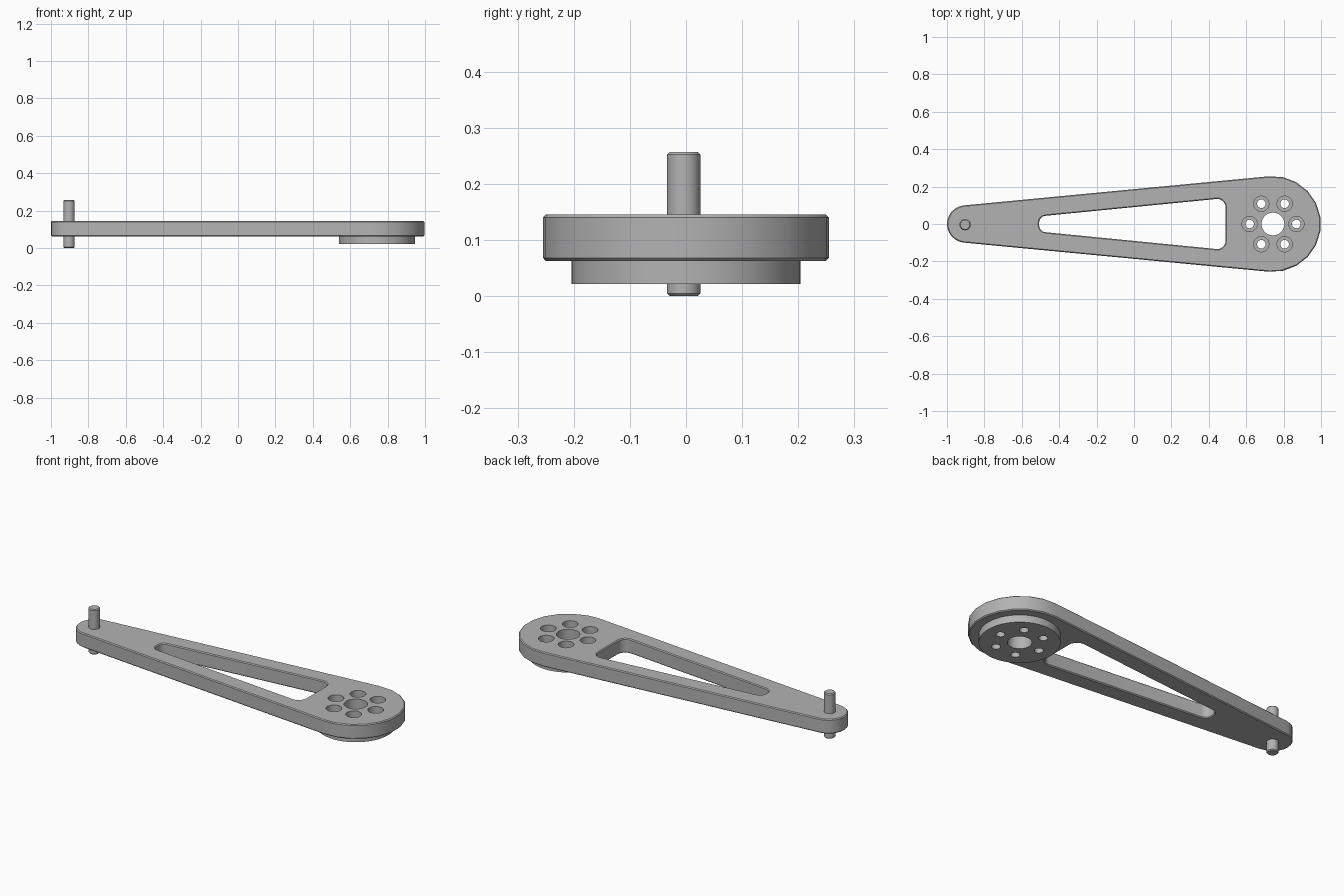
import bpy, bmesh
from math import radians, cos, sin, pi, asin, atan2
from mathutils import Vector

cube = bpy.data.objects.get("Cube")
if cube:
    bpy.data.objects.remove(cube, do_unlink=True)

metal = bpy.data.materials.new("satin_grey_metal")
metal.use_nodes = True
grey = (0.45, 0.45, 0.45, 1)
metal.diffuse_color = grey
metal.node_tree.nodes["Principled BSDF"].inputs["Base Color"].default_value = grey

HUB, TIP = 0.743, -0.9            # x of the two round ends
HUB_R, TIP_R = 0.256, 0.1
PLATE_LOW, PLATE_TOP = 0.063, 0.145
DISC_LOW = 0.022


def arc(x, y, r, start, end, steps):
    return [(x + r * cos(start + (end - start) * i / steps),
             y + r * sin(start + (end - start) * i / steps)) for i in range(steps + 1)]


def prism(name, outline, low, high):
    """Extrude a counter-clockwise outline between two heights."""
    bm = bmesh.new()
    face = bm.faces.new([bm.verts.new((x, y, low)) for x, y in outline])
    top = bmesh.ops.extrude_face_region(bm, geom=[face])["geom"]
    bmesh.ops.translate(bm, vec=(0, 0, high - low),
                        verts=[v for v in top if isinstance(v, bmesh.types.BMVert)])
    bmesh.ops.recalc_face_normals(bm, faces=bm.faces)
    mesh = bpy.data.meshes.new(name)
    bm.to_mesh(mesh)
    bm.free()
    mesh.materials.append(metal)
    ob = bpy.data.objects.new(name, mesh)
    bpy.context.collection.objects.link(ob)
    return ob


def round_bar(name, x, y, r, low, high, sides=32):
    return prism(name, arc(x, y, r, 0, 2 * pi, sides)[:-1], low, high)


def activate(ob):
    bpy.ops.object.select_all(action='DESELECT')
    ob.select_set(True)
    bpy.context.view_layer.objects.active = ob


def cut(ob, cutter):
    mod = ob.modifiers.new("cut", 'BOOLEAN')
    mod.operation, mod.solver, mod.object = 'DIFFERENCE', 'EXACT', cutter
    activate(ob)
    bpy.ops.object.modifier_apply(modifier=mod.name)
    bpy.data.objects.remove(cutter, do_unlink=True)


def chamfer(ob, width):
    mod = ob.modifiers.new("chamfer", 'BEVEL')
    mod.width, mod.segments = width, 1
    mod.limit_method, mod.angle_limit = 'ANGLE', radians(50)
    activate(ob)
    bpy.ops.object.modifier_apply(modifier=mod.name)


def smooth(ob):
    activate(ob)
    bpy.ops.object.shade_smooth_by_angle(angle=radians(30))


def bolt_positions():
    return arc(HUB, 0, 0.125, 0, 2 * pi, 6)[:-1]


# Tapered arm plate: two round ends joined by tangent sides
tilt = asin((HUB_R - TIP_R) / (HUB - TIP))
side = pi / 2 + tilt
plate = prism("arm_plate",
              arc(HUB, 0, HUB_R, -side, side, 11) + arc(TIP, 0, TIP_R, side, 2 * pi - side, 12),
              PLATE_LOW, PLATE_TOP)

# Tapered window with rounded corners
big, small = 0.045, 0.036
bx, sx = 0.49 - big, -0.507 + small
by, sy = 0.089, 0.008
slope = atan2(by + big - sy - small, bx - sx)
turn = pi / 2 + slope
window = prism("window_cutter",
               arc(bx, -by, big, -turn, 0, 5) + arc(bx, by, big, 0, turn, 5)
               + arc(sx, sy, small, turn, pi, 4) + arc(sx, -sy, small, pi, 2 * pi - turn, 4),
               0, 0.3)
cut(plate, window)
chamfer(plate, 0.005)

# Hub bore and wide bolt holes in the plate
cut(plate, round_bar("bore_cutter", HUB, 0, 0.061, 0, 0.3))
for x, y in bolt_positions():
    cut(plate, round_bar("bolt_cutter", x, y, 0.041, 0, 0.3, 24))
smooth(plate)

# Hub disc below the plate, with narrow bolt holes
disc = round_bar("hub_disc", HUB, 0, 0.204, DISC_LOW, PLATE_LOW, 48)
cut(disc, round_bar("bore_cutter", HUB, 0, 0.061, 0, 0.3))
for x, y in bolt_positions():
    cut(disc, round_bar("bolt_cutter", x, y, 0.023, 0, 0.3, 24))
smooth(disc)

# Pin through the narrow end
pin = round_bar("tip_pin", -0.903, -0.004, 0.03, 0, 0.257, 24)
chamfer(pin, 0.005)
smooth(pin)
